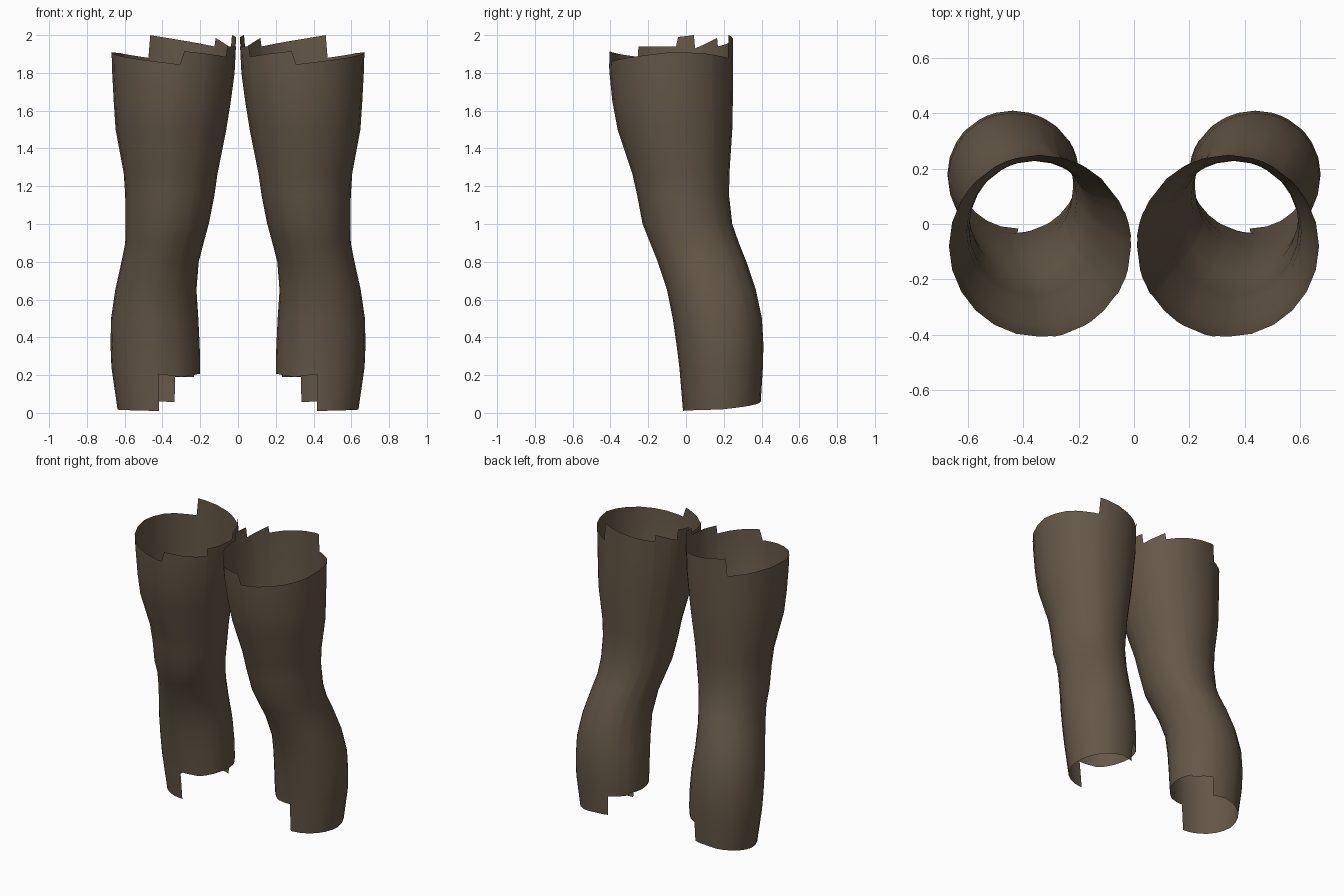
import bpy
import bmesh
from math import sin, cos, radians

default_cube = bpy.data.objects.get("Cube")
if default_cube:
    bpy.data.objects.remove(default_cube, do_unlink=True)

# Cloth colour
cloth = bpy.data.materials.new("brown cloth")
cloth.use_nodes = True
brown = (0.127, 0.096, 0.062, 1)
cloth.diffuse_color = brown
shader = cloth.node_tree.nodes["Principled BSDF"]
shader.inputs["Base Color"].default_value = brown
shader.inputs["Roughness"].default_value = 0.9

# Cross-sections of one leg: height, inner x, outer x, front y, back y
SECTIONS = [
    (0, .215, .635, -.015, .392),
    (.24, .2, .67, -.035, .407),
    (.36, .203, .675, -.05, .41),
    (.5, .21, .672, -.07, .402),
    (.65, .22, .65, -.1, .37),
    (.8, .208, .617, -.15, .32),
    (.9, .182, .597, -.19, .28),
    (1, .155, .596, -.23, .245),
    (1.15, .125, .597, -.258, .228),
    (1.27, .108, .605, -.285, .23),
    (1.5, .062, .648, -.362, .245),
    (1.65, .038, .658, -.39, .248),
    (1.8, .018, .666, -.405, .25),
    (2, .008, .672, -.416, .25),
]

# Torn hems as (angle, height); angle runs from outside towards the back
TOP_HEM = [(-96, 1.845), (0, 1.91), (30, 1.905), (66, 1.88), (68, 2),
           (131, 1.94), (132, 1.985), (157, 1.93), (158, 2), (173, 1.99),
           (175, 1.94), (211, 1.94), (212, 1.885), (260, 1.915), (264, 1.845)]
BOTTOM_HEM = [(-92, .01), (0, .018), (40, .035), (90, .06), (115, .058),
              (116, .19), (150, .19), (151, .205), (200, .205),
              (235, .19), (267, .205), (268, .01)]


def blend(table, key):
    """Interpolate the rows of a table by its first column."""
    for low, high in zip(table, table[1:]):
        if key <= high[0]:
            t = (key - low[0]) / (high[0] - low[0])
            return [a + (b - a) * t for a, b in zip(low[1:], high[1:])]
    return list(table[-1][1:])


def hem_height(hem, angle):
    if angle < hem[0][0]:
        angle += 360
    elif angle > hem[-1][0]:
        angle -= 360
    return blend(hem, angle)[0]


def surface_point(angle, z, side):
    inner, outer, front, back = blend(SECTIONS, z)
    x = (inner + outer) / 2 + (outer - inner) / 2 * cos(radians(angle))
    y = (front + back) / 2 + (back - front) / 2 * sin(radians(angle))
    return side * x, y, z


# Columns: evenly spaced, plus one at each corner of a hem
corners = sorted({a for a, z in TOP_HEM[1:] + BOTTOM_HEM[1:]})
even = [a for a in range(-90, 265, 15)
        if all(abs(a - c) > 3 for c in corners)]
columns = sorted(set(corners + even))


def build_leg(name, side):
    bm = bmesh.new()
    grid = []
    for angle in columns:
        heights = [hem_height(BOTTOM_HEM, angle)]
        heights += [row[0] for row in SECTIONS[1:-1]]
        heights.append(hem_height(TOP_HEM, angle))
        grid.append([bm.verts.new(surface_point(angle, z, side))
                     for z in heights])
    # Open tube wall
    for left, right in zip(grid, grid[1:] + grid[:1]):
        for i in range(len(left) - 1):
            loop = [left[i], right[i], right[i + 1], left[i + 1]]
            face = bm.faces.new(loop if side > 0 else loop[::-1])
            face.smooth = True
    mesh = bpy.data.meshes.new(name)
    bm.to_mesh(mesh)
    bm.free()
    mesh.materials.append(cloth)
    leg = bpy.data.objects.new(name, mesh)
    bpy.context.collection.objects.link(leg)


build_leg("left_trouser_leg", 1)
build_leg("right_trouser_leg", -1)
